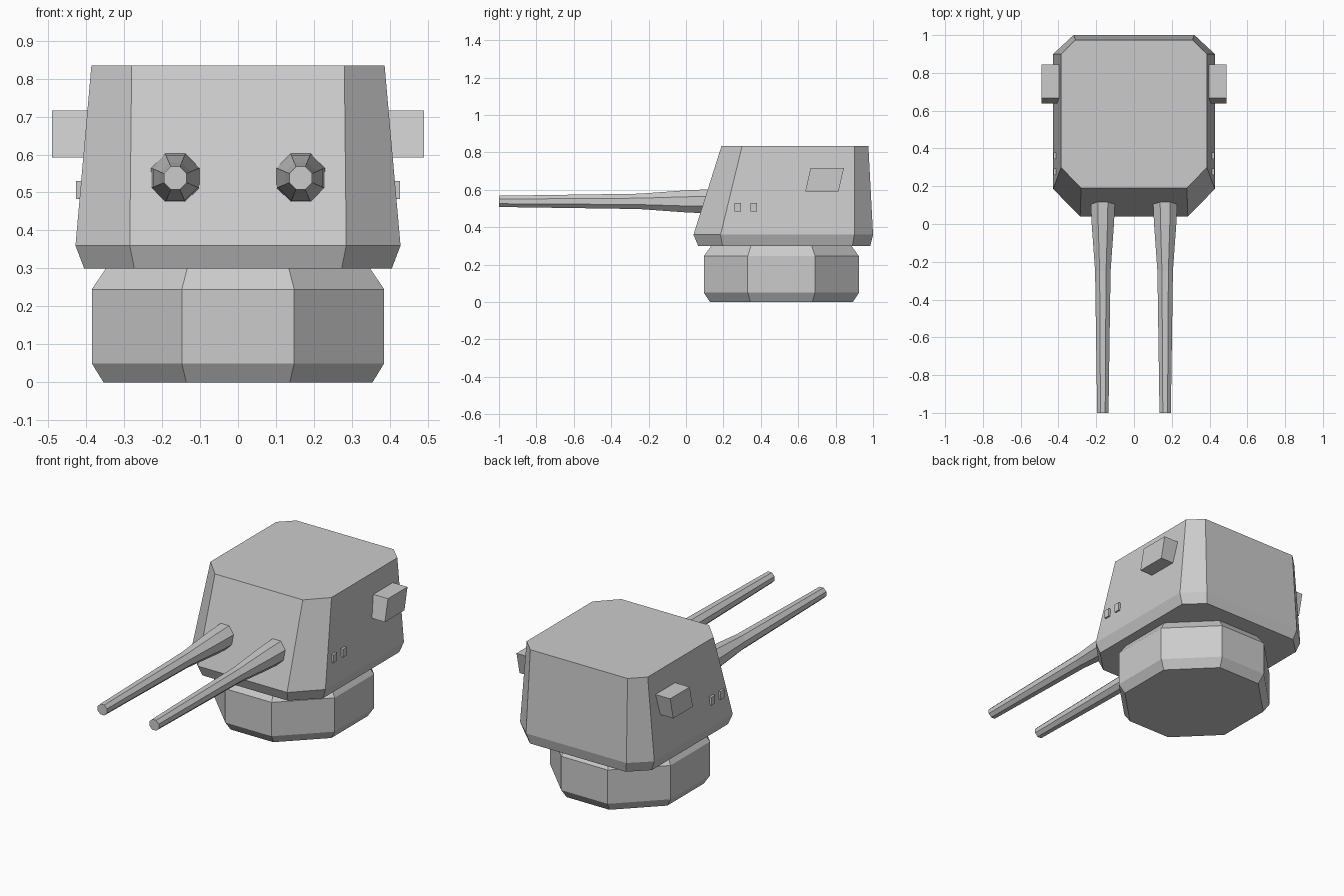
import bpy, bmesh, math

cube = bpy.data.objects.get("Cube")
if cube:
    bpy.data.objects.remove(cube, do_unlink=True)

grey = bpy.data.materials.new("light grey")
grey.use_nodes = True
colour = (0.6, 0.6, 0.6, 1)
grey.diffuse_color = colour
grey.node_tree.nodes["Principled BSDF"].inputs["Base Color"].default_value = colour


def loft(name, rings):
    """Closed solid through a stack of matching rings, flat shaded."""
    bm = bmesh.new()
    loops = [[bm.verts.new(p) for p in ring] for ring in rings]
    for a, b in zip(loops, loops[1:]):
        for i in range(len(a)):
            j = (i + 1) % len(a)
            bm.faces.new((a[i], a[j], b[j], b[i]))
    bm.faces.new(loops[0])
    bm.faces.new(loops[-1])
    bmesh.ops.recalc_face_normals(bm, faces=bm.faces)
    mesh = bpy.data.meshes.new(name)
    bm.to_mesh(mesh)
    bm.free()
    mesh.materials.append(grey)
    obj = bpy.data.objects.new(name, mesh)
    bpy.context.collection.objects.link(obj)
    return obj


def chamfered(z, side, front, back, front_x, back_x, side_front, side_back):
    """Rectangle with cut corners, symmetric in x."""
    right = [(front_x, front, z), (side, side_front, z),
             (side, side_back, z), (back_x, back, z)]
    return right + [(-x, y, h) for x, y, h in reversed(right)]


# Pedestal: eight-sided drum with bevelled rims
def drum_ring(z, s):
    c = 0.51
    return chamfered(z, 0.385 * s, c - 0.415 * s, c + 0.415 * s,
                     0.148 * s, 0.148 * s, c - 0.18 * s, c + 0.18 * s)


loft("pedestal", [drum_ring(z, s) for z, s in
                  ((0, 0.92), (0.05, 1), (0.245, 1), (0.302, 0.9))])

# Armoured gun house
loft("gun_house", [
    chamfered(0.30, 0.405, 0.065, 0.985, 0.273, 0.305, 0.195, 0.89),
    chamfered(0.36, 0.428, 0.04, 1.0, 0.285, 0.32, 0.185, 0.90),
    chamfered(0.835, 0.386, 0.19, 0.975, 0.28, 0.31, 0.30, 0.90),
])


# Tapered eight-sided barrel
def barrel_ring(x, y, r):
    r /= math.cos(math.pi / 8)
    angles = [math.pi * (i + 0.5) / 4 for i in range(8)]
    return [(x + r * math.cos(a), y, 0.538 + r * math.sin(a)) for a in angles]


# Sheared block standing out from the side wall
def side_block(name, sign, inner, outer, y, width, z0, z1, lean=0):
    rings = []
    for x in (inner, outer):
        rings.append([(sign * x, y, z0), (sign * x, y + width, z0),
                      (sign * x, y + width + lean, z1), (sign * x, y + lean, z1)])
    loft(name, rings)


for label, sign in (("left", 1), ("right", -1)):
    loft(label + "_gun_barrel", [barrel_ring(sign * 0.165, y, r) for y, r in
         ((-1, 0.03), (-0.25, 0.041), (0, 0.059), (0.16, 0.066))])
    side_block(label + "_rangefinder", sign, 0.37, 0.49, 0.638, 0.178, 0.592, 0.716, 0.028)
    for place, y in (("front", 0.26), ("rear", 0.345)):
        side_block(f"{label}_{place}_sight", sign, 0.39, 0.427, y, 0.034, 0.483, 0.53)
